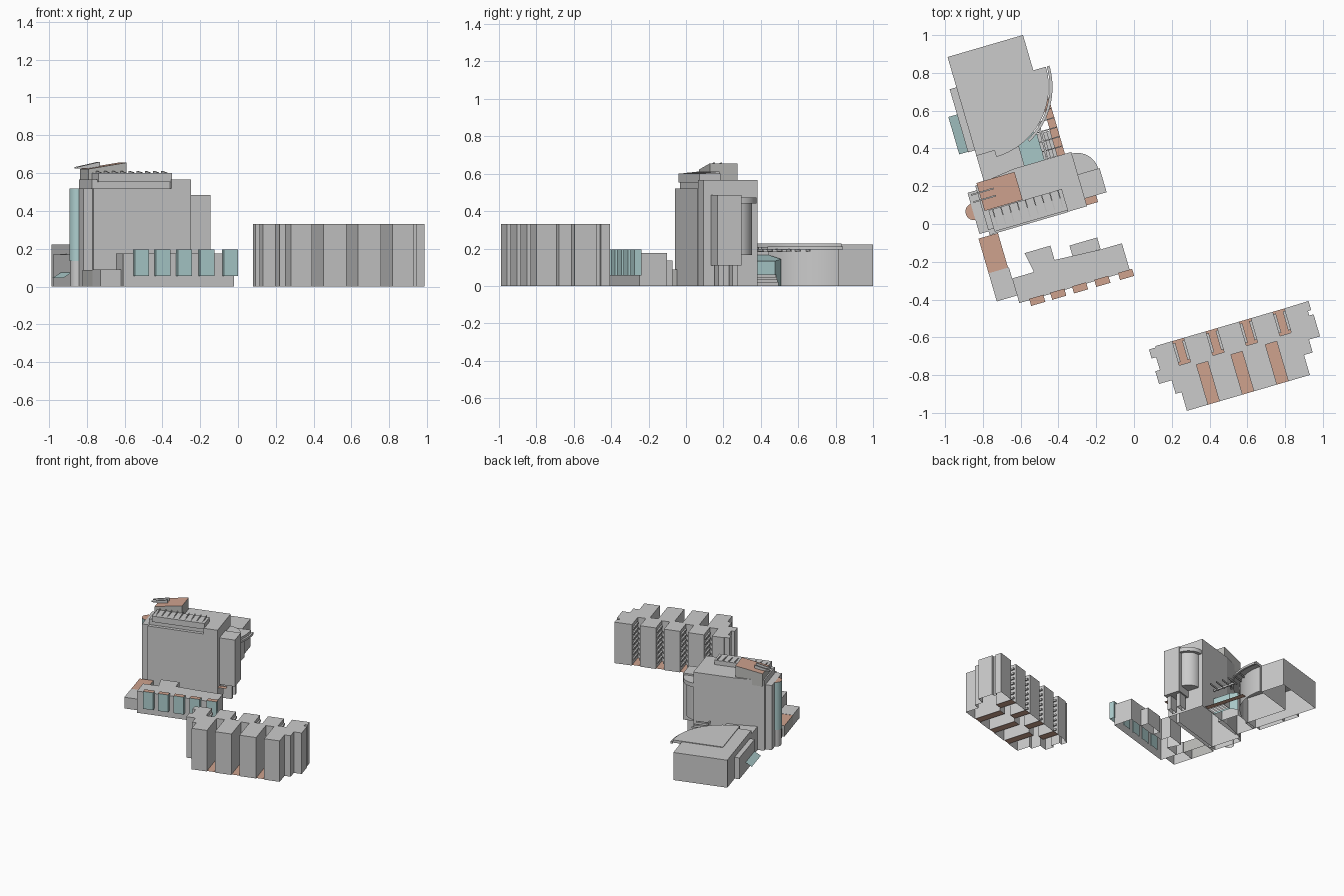
import bpy, bmesh, math

C, S = 0.96, 0.28          # site grid is turned about 16 degrees


def material(name, col):
    m = bpy.data.materials.new(name)
    m.diffuse_color = (*col, 1)
    return m


CORAL = material("coral", (0.62, 0.36, 0.27))
TEAL = material("glass_teal", (0.42, 0.62, 0.62))
GREY = material("grey", (0.5, 0.5, 0.48))


def prism(name, pts, z0, z1, side=None, top=None, bottom=False, smooth=False):
    """Extruded outline in site (u, v); z1 is a number or a function of u, v."""
    area = sum(a[0] * b[1] - b[0] * a[1] for a, b in zip(pts, pts[1:] + pts[:1]))
    if area < 0:
        pts = pts[::-1]
    zf = z1 if callable(z1) else (lambda u, v: z1)
    bm = bmesh.new()
    pos = [(C * u - S * v, S * u + C * v) for u, v in pts]
    hi = [bm.verts.new((*p, zf(*q))) for p, q in zip(pos, pts)]
    bm.faces.new(hi).material_index = 1
    if z0 is not None:
        lo = [bm.verts.new((*p, z0)) for p in pos]
        n = len(pts)
        for i in range(n):
            j = (i + 1) % n
            bm.faces.new((lo[i], lo[j], hi[j], hi[i]))
        if bottom:
            bm.faces.new(lo[::-1])
    me = bpy.data.meshes.new(name)
    bm.to_mesh(me)
    bm.free()
    ob = bpy.data.objects.new(name, me)
    bpy.context.collection.objects.link(ob)
    if side or top:
        me.materials.append(side or GREY)
        me.materials.append(top or side or GREY)
    if smooth:
        bpy.ops.object.select_all(action='DESELECT')
        ob.select_set(True)
        bpy.context.view_layer.objects.active = ob
        bpy.ops.object.shade_smooth_by_angle(angle=math.radians(35))
    return ob


def box(name, u0, u1, v0, v1, z0, z1, **k):
    return prism(name, [(u0, v0), (u1, v0), (u1, v1), (u0, v1)], z0, z1, **k)


def arc(cu, cv, r, a0, a1, n=20):
    return [(cu + r * math.cos(math.radians(a0 + (a1 - a0) * i / n)),
             cv + r * math.sin(math.radians(a0 + (a1 - a0) * i / n))) for i in range(n + 1)]


# --- Apartment block: one outline with deep notches front and back
fronts = [0.109, 0.299, 0.489]
backs = [0.021 + 0.185 * i for i in range(4)]
W = 0.062
out = [(-0.008, -1.028)]
for u in fronts:
    out += [(u, -1.028), (u, -0.808), (u + W, -0.808), (u + W, -1.028)]
out += [(0.67, -1.028), (0.67, -0.918), (0.718, -0.918), (0.718, -0.847), (0.779, -0.847),
        (0.779, -0.725), (0.755, -0.725), (0.755, -0.7), (0.773, -0.7), (0.773, -0.65)]
for u in reversed(backs):
    out += [(u + W, -0.652), (u + W, -0.785), (u, -0.785), (u, -0.652)]
out += [(-0.073, -0.652), (-0.073, -0.66), (-0.11, -0.66), (-0.11, -0.71), (-0.085, -0.71),
        (-0.085, -0.78), (-0.11, -0.78), (-0.11, -0.85), (-0.04, -0.85), (-0.04, -0.925),
        (-0.008, -0.925)]
prism("apartment_block", out, 0, 0.33)
for u in fronts:
    box("front_court_floor", u, u + W, -1.028, -0.808, None, 0.004, top=CORAL)
for u in backs:
    box("back_court_floor", u, u + W, -0.785, -0.652, None, 0.004, top=CORAL)
    for k in range(1, 8):       # narrow balcony ledges
        z = k * 0.041
        box("balcony_ledge", u, u + 0.012, -0.77, -0.665, z, z + 0.014, bottom=True)
        box("balcony_ledge", u + W - 0.012, u + W, -0.77, -0.665, z, z + 0.014, bottom=True)

# --- Low front building with glazed bays
prism("front_building", [(-0.70, -0.232), (-0.09, -0.232), (-0.09, -0.08), (-0.207, -0.08),
                         (-0.457, -0.065), (-0.457, 0.014), (-0.599, 0.014), (-0.58, -0.096),
                         (-0.70, -0.096)], 0, 0.175)
box("rear_annex", -0.36, -0.207, -0.078, -0.014, 0, 0.135)
for u in (-0.644, -0.528, -0.408, -0.285, -0.154):
    box("glazed_bay", u, u + 0.078, -0.264, -0.225, 0.055, 0.195, side=TEAL, top=CORAL)
box("wing_end", -0.812, -0.70, -0.19, -0.035, 0, 0.09)
box("wing_terrace", -0.812, -0.705, -0.035, 0.156, 0, 0.088, top=CORAL)

# --- Tower
prism("tower_body", [(-0.75, 0.185), (-0.32, 0.185), (-0.32, 0.16), (-0.212, 0.16),
                     (-0.212, 0.459), (-0.533, 0.459), (-0.75, 0.43)], 0, 0.565)
box("tower_front_strip", -0.75, -0.32, 0.158, 0.185, 0, 0.52)
box("tower_left_strip", -0.80, -0.75, 0.178, 0.405, 0, 0.52)
prism("round_glass_bay", arc(-0.795, 0.30, 0.045, 90, 270, 16), 0.135, 0.52,
      side=TEAL, top=CORAL, smooth=True)
prism("round_bay_base", arc(-0.795, 0.30, 0.04, 90, 270, 16), 0, 0.135, smooth=True)

# Rooftop rooms
box("roof_gallery", -0.72, -0.315, 0.168, 0.285, 0.553, 0.6, bottom=True)
for i in range(9):
    u = -0.70 + i * 0.045
    box("skylight_fin", u, u + 0.006, 0.19, 0.285, 0.6, lambda a, b: 0.603 + (b - 0.19) * 0.1)
box("roof_room", -0.74, -0.53, 0.288, 0.442, 0.52,
    lambda u, v: 0.622 + (u + 0.74) * 0.16, top=CORAL)
for v in (0.345, 0.385):
    box("roof_blade", -0.785, -0.66, v, v + 0.008, 0.625,
        lambda a, b: 0.632 + (a + 0.785) * 0.22, bottom=True)

# Raised side wing with round drum
box("side_wing", -0.212, -0.092, 0.202, 0.335, 0.11, 0.485, bottom=True)
for v in (0.215, 0.295):
    box("wing_pier", -0.19, -0.12, v, v + 0.03, 0, 0.11)
box("wing_porch_floor", -0.212, -0.15, 0.165, 0.202, None, 0.1, top=CORAL)
for name, r, z0, z1 in (("drum", 0.092, 0.165, 0.44), ("drum_cap", 0.115, 0.44, 0.472)):
    prism(name, arc(-0.215, 0.335, r, -15, 105, 24) + [(-0.215, 0.335)], z0, z1,
          bottom=True, smooth=True)

# --- Rear hall
prism("rear_hall", [(-0.70, 0.58), (-0.60, 0.58), (-0.60, 0.93), (-0.284, 0.93),
                    (-0.284, 1.125), (-0.70, 1.125)], 0, 0.222)
box("hall_link", -0.70, -0.47, 0.425, 0.60, 0, 0.19)
prism("hall_round_wall", [(-0.60, 0.93)] + arc(-0.6, 0.93, 0.335, -90, 0, 28),
      0, 0.205, smooth=True)
prism("quarter_round_roof", [(-0.60, 0.93)] + arc(-0.6, 0.93, 0.385, -90, 0, 28),
      0.205, 0.227, bottom=True, smooth=True)
box("hall_side_block", -0.737, -0.70, 0.83, 0.958, 0, 0.172)
box("hall_side_step", -0.737, -0.70, 0.61, 0.83, 0, 0.17)
box("side_glass_awning", -0.785, -0.737, 0.613, 0.819, None,
    lambda u, v: 0.045 + (u + 0.785) * 0.6, top=TEAL)

# Glazed lobby, entrance steps and pergola
prism("glass_lobby", [(-0.47, 0.455), (-0.36, 0.455), (-0.36, 0.60), (-0.40, 0.645),
                      (-0.47, 0.60)], 0, lambda u, v: 0.165 - (u + 0.47) * 0.3, side=TEAL)
for i in range(4):
    u = -0.36 + i * 0.018
    box("entrance_step", u, u + 0.018, 0.46, 0.60, 0, 0.06 - i * 0.013)
box("entrance_path", -0.288, -0.247, 0.457, 0.79, None, 0.01, top=CORAL)
prism("pergola_beam", arc(-0.6, 0.93, 0.405, -62, 0) + arc(-0.6, 0.93, 0.39, 0, -62),
      0.195, 0.212, bottom=True, smooth=True)
prism("pergola_inner_beam", [(-0.35, 0.47), (-0.34, 0.47), (-0.33, 0.66), (-0.34, 0.66)],
      0.18, 0.195, bottom=True)
for i in range(6):
    v = 0.50 + i * 0.052
    box("pergola_rib", -0.36, -0.25, v, v + 0.006, 0.185, 0.197, bottom=True)
